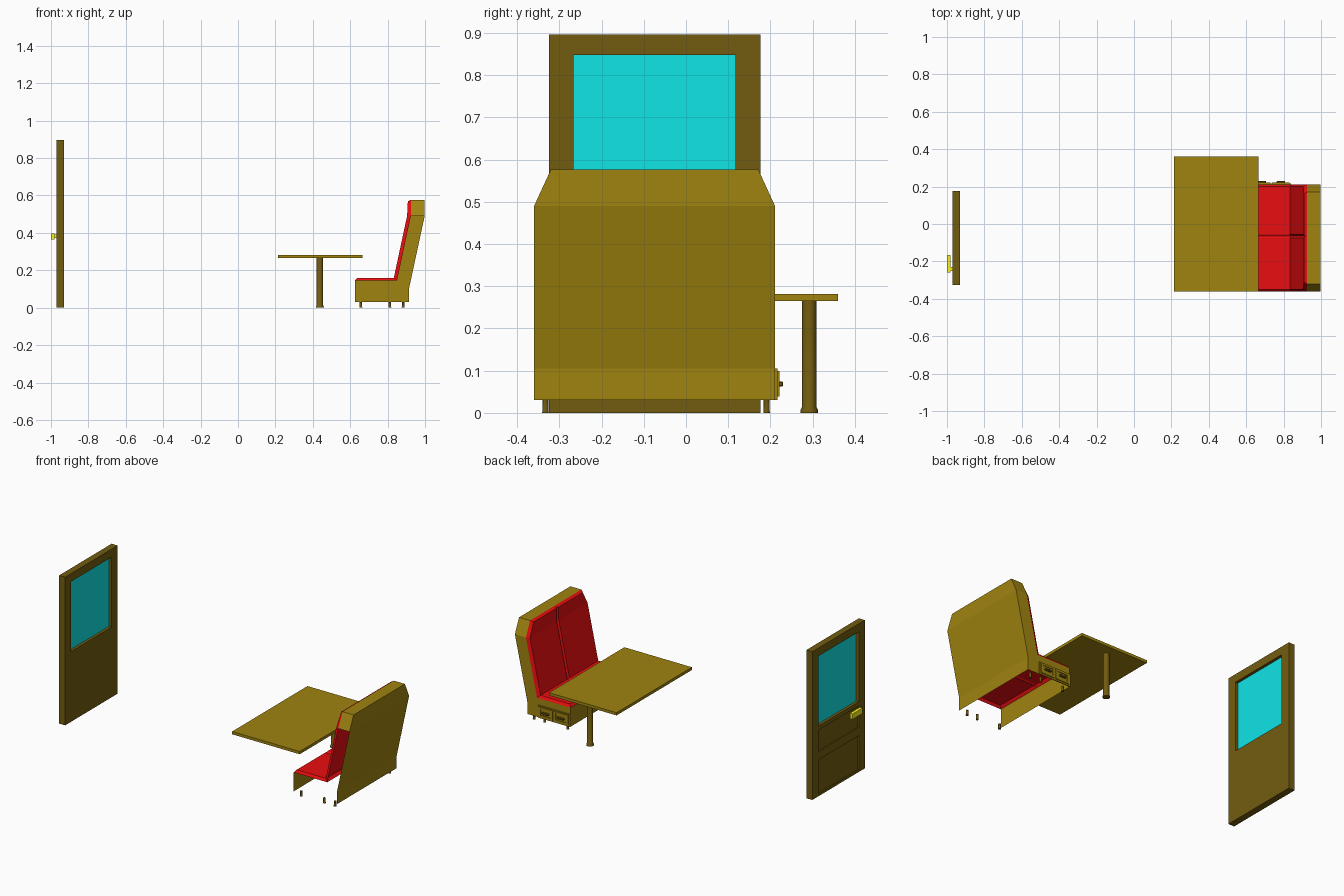
import bpy, bmesh, math
from mathutils import Vector

if "Cube" in bpy.data.objects:
    bpy.data.objects.remove(bpy.data.objects["Cube"])


def material(name, rgb):
    m = bpy.data.materials.new(name)
    m.diffuse_color = (*rgb, 1)
    m.use_nodes = True
    m.node_tree.nodes["Principled BSDF"].inputs["Base Color"].default_value = m.diffuse_color
    return m


WOOD = material("wood", (0.35, 0.23, 0.005))
DARK = material("dark_wood", (0.171, 0.107, 0.005))
RED = material("red_padding", (0.82, 0.004, 0.005))
GLASS = material("window_glass", (0.005, 0.78, 0.80))
BRASS = material("brass", (0.95, 0.88, 0.01))


def finish(name, bm, mat):
    me = bpy.data.meshes.new(name)
    bm.to_mesh(me)
    bm.free()
    ob = bpy.data.objects.new(name, me)
    bpy.context.collection.objects.link(ob)
    me.materials.append(mat)
    return ob


def box(name, x, y, z, mat, bevel=0):
    bm = bmesh.new()
    bmesh.ops.create_cube(bm, size=1)
    for v in bm.verts:
        v.co = Vector([(r[0] + r[1]) / 2 + c * (r[1] - r[0]) for c, r in zip(v.co, (x, y, z))])
    if bevel:
        bmesh.ops.bevel(bm, geom=bm.edges[:], offset=bevel, segments=1, affect='EDGES')
    return finish(name, bm, mat)


def turned(name, cx, cy, profile, mat, sides=16):
    """Round part from (radius, z) pairs, bottom to top."""
    bm = bmesh.new()
    rings = [[bm.verts.new((cx + r * math.cos(2 * math.pi * i / sides),
                            cy + r * math.sin(2 * math.pi * i / sides), z))
              for i in range(sides)] for r, z in profile]
    for a, b in zip(rings, rings[1:]):
        for i in range(sides):
            j = (i + 1) % sides
            bm.faces.new((a[i], a[j], b[j], b[i]))
    bm.faces.new(rings[0][::-1])
    bm.faces.new(rings[-1])
    ob = finish(name, bm, mat)
    with bpy.context.temp_override(object=ob, active_object=ob, selected_objects=[ob],
                                   selected_editable_objects=[ob]):
        bpy.ops.object.shade_smooth_by_angle()
    return ob


def cut(target, x, y, z):
    cutter = box("cutter", x, y, z, target.data.materials[0])
    cutter.hide_render = True
    mod = target.modifiers.new("cut", 'BOOLEAN')
    mod.operation, mod.solver, mod.object = 'DIFFERENCE', 'EXACT', cutter
    with bpy.context.temp_override(object=target, active_object=target):
        bpy.ops.object.modifier_apply(modifier=mod.name)
    bpy.data.objects.remove(cutter)


# Door with window opening and two sunk panels on its outer face
door = box("door", (-0.97, -0.93), (-0.325, 0.177), (0, 0.897), DARK)
span = (-0.267, 0.117)
cut(door, (-1.1, -0.8), span, (0.425, 0.848))
for z in ((0.014, 0.22), (0.27, 0.4)):
    cut(door, (-1.1, -0.963), span, z)
box("door_window", (-0.953, -0.947), span, (0.425, 0.848), GLASS)
box("door_handle_stem", (-0.99, -0.97), (-0.25, -0.23), (0.372, 0.392), BRASS)
box("door_handle_lever", (-1.0, -0.982), (-0.26, -0.165), (0.365, 0.398), BRASS)

# Table on a single leg
box("table_top", (0.213, 0.665), (-0.36, 0.36), (0.265, 0.282), WOOD)
turned("table_leg", 0.438, 0.292,
       [(0.021, 0), (0.021, 0.006), (0.017, 0.014), (0.017, 0.265)], DARK)

# Bench shell, open underneath and at the wall end
Y0, Y1, YM, CH = -0.36, 0.211, -0.065, 0.04
T, CZ = 0.577, 0.49
bm = bmesh.new()


def face(*pts):
    bm.faces.new([bm.verts.new(p) for p in pts])


back = [(0.915, 0.03), (0.915, 0.105), (0.998, CZ)]
front = [(0.924, CZ), (0.85, 0.145), (0.625, 0.145), (0.625, 0.03)]
face(*[(x, Y1, z) for x, z in back + front])
for (xa, za), (xb, zb) in list(zip(back, back[1:])) + [front[2:]]:
    face((xa, Y0, za), (xa, Y1, za), (xb, Y1, zb), (xb, Y0, zb))
face((0.998, Y0, CZ), (0.998, Y1, CZ), (0.998, Y1 - CH, T), (0.998, Y0 + CH, T))
face((0.924, Y0 + CH, T), (0.998, Y0 + CH, T), (0.998, Y1 - CH, T), (0.924, Y1 - CH, T))
for y, s in ((Y0, 1), (Y1, -1)):
    face((0.924, y, CZ), (0.998, y, CZ), (0.998, y + s * CH, T), (0.924, y + s * CH, T))
bmesh.ops.remove_doubles(bm, verts=bm.verts, dist=1e-5)
bmesh.ops.recalc_face_normals(bm, faces=bm.faces)
finish("bench_shell", bm, WOOD)


def cushion(name, base, top, outer, inset=0.01):
    """Padded half: base and top are (x, z) paths, outer the outside y at each point."""
    bm = bmesh.new()
    s = 1 if outer[0] > YM else -1
    rows = []
    for (bx, bz), (tx, tz), yo in zip(base, top, outer):
        # shallow seam where the two halves meet
        mx, mz = bx + 0.6 * (tx - bx), bz + 0.6 * (tz - bz)
        rows.append([bm.verts.new(p) for p in ((mx, YM, mz), (tx, YM + s * inset, tz),
                                               (tx, yo - s * inset, tz), (bx, yo, bz))])
    for a, b in zip(rows, rows[1:]):
        for i in range(3):
            bm.faces.new((a[i], a[i + 1], b[i + 1], b[i]))
    # end bevels, closed down to the base edge
    for r, (bx, bz) in ((rows[0], base[0]), (rows[-1], base[-1])):
        bm.faces.new([bm.verts.new((bx, YM, bz))] + r)
    bmesh.ops.recalc_face_normals(bm, faces=bm.faces)
    if sum((f.normal.z - f.normal.x) * f.calc_area() for f in bm.faces) < 0:
        bmesh.ops.reverse_faces(bm, faces=bm.faces)
    finish(name, bm, RED)


for side, yo, s in (("left", Y0, 1), ("right", Y1, -1)):
    cushion(side + "_seat_cushion", [(0.625, 0.145), (0.85, 0.145)],
            [(0.638, 0.16), (0.836, 0.16)], [yo, yo])
    cushion(side + "_back_cushion", [(0.85, 0.145), (0.924, CZ), (0.924, T)],
            [(0.832, 0.155), (0.904, CZ), (0.908, 0.568)], [yo, yo, yo + s * CH])

# Drawers with handles at the aisle end
box("drawer_surround", (0.625, 0.84), (Y1, 0.217), (0.03, 0.105), WOOD)
for i, x in enumerate((0.683, 0.785)):
    drawer = box(f"drawer_{i + 1}", (x - 0.047, x + 0.047), (0.214, 0.222), (0.039, 0.099), WOOD)
    cut(drawer, (x - 0.034, x + 0.034), (0.218, 0.3), (0.05, 0.088))
    box(f"drawer_handle_{i + 1}", (x - 0.022, x + 0.022), (0.217, 0.23), (0.063, 0.074), DARK, 0.002)

# Bench feet
for y in (-0.333, 0.191):
    for x in (0.657, 0.812, 0.883):
        turned("bench_foot", x, y, [(0.008, 0), (0.007, 0.005), (0.007, 0.031)], DARK, 12)
